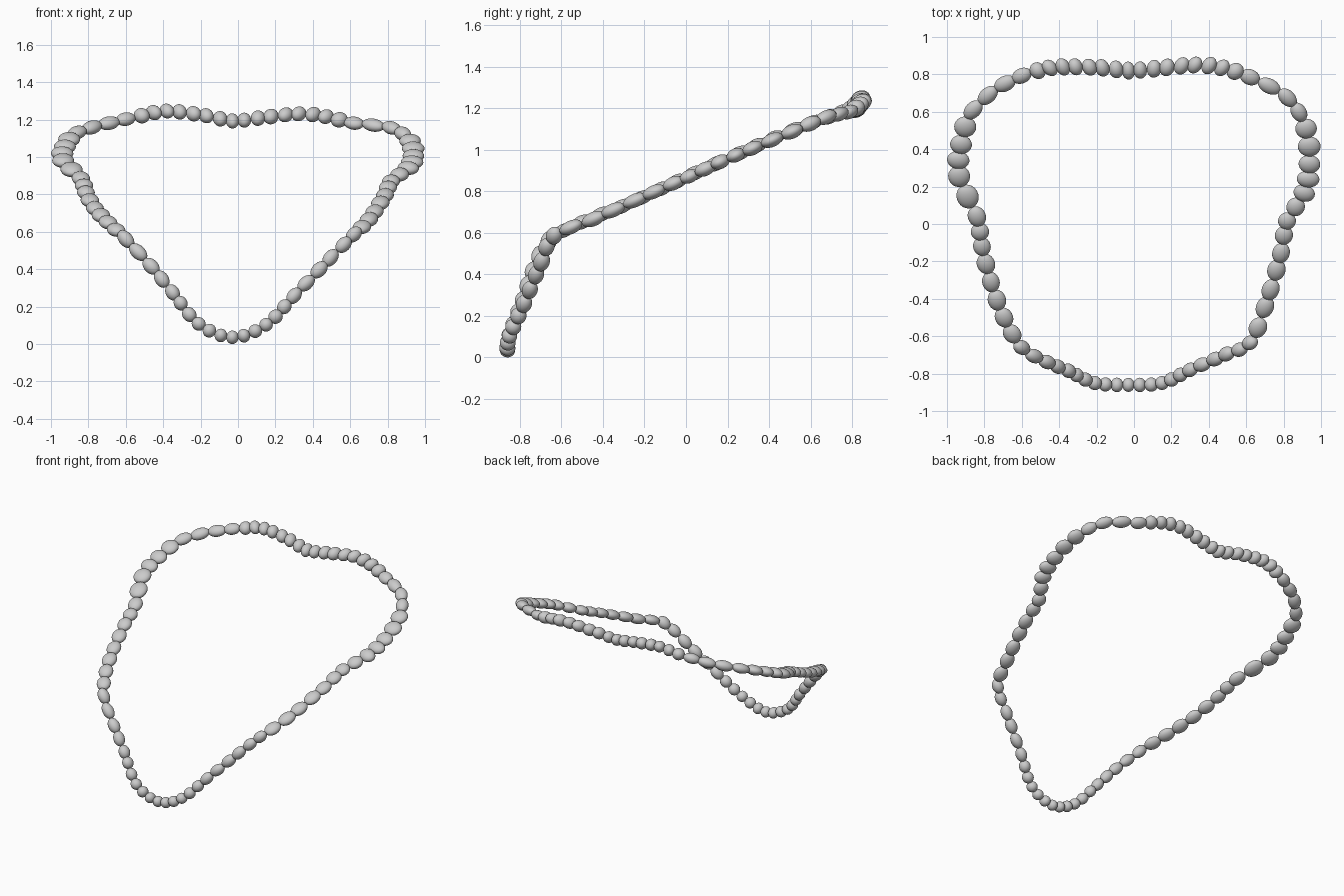
import bpy, math, random
from mathutils import Vector, Matrix

if "Cube" in bpy.data.objects:
    bpy.data.objects.remove(bpy.data.objects["Cube"])

random.seed(4)

# String path: x, y, z of a bead, and bead count until the next path point
path = [
    (-.03, -.86, .040, 3), (.15, -.85, .107, 3), (.30, -.78, .262, 3), (.495, -.695, .465, 2),
    (.62, -.635, .59, 2), (.70, -.445, .67, 3), (.786, -.155, .80, 2), (.818, .016, .875, 2),
    (.91, .165, .945, 2), (.938, .32, 1.01, 2), (.92, .51, 1.09, 2), (.82, .675, 1.16, 2),
    (.62, .785, 1.185, 2), (.47, .835, 1.22, 2), (.325, .85, 1.235, 3), (.107, .83, 1.212, 2),
    (-.03, .82, 1.197, 2), (-.17, .835, 1.225, 3), (-.38, .84, 1.25, 2), (-.515, .82, 1.225, 2),
    (-.69, .75, 1.185, 2), (-.86, .61, 1.135, 2), (-.925, .425, 1.06, 2), (-.935, .255, .985, 2),
    (-.84, .04, .89, 2), (-.813, -.12, .815, 2), (-.765, -.31, .73, 2), (-.695, -.50, .655, 2),
    (-.60, -.66, .565, 2), (-.465, -.738, .42, 2), (-.35, -.785, .28, 3), (-.21, -.85, .112, 3),
]


def spline(a, b, c, d, t):
    return .5 * (2 * b + (c - a) * t + (2 * a - 5 * b + 4 * c - d) * t * t
                 + (3 * b - a - 3 * c + d) * t ** 3)


# Bead centres along the closed string
knots = [Vector(p[:3]) for p in path]
n = len(knots)
centres = []
for i in range(n):
    a, b, c, d = (knots[(i + k) % n] for k in (-1, 0, 1, 2))
    count = path[i][3]
    centres += [spline(a, b, c, d, j / count) for j in range(count)]

# Shared bead mesh: a smooth pebble
bpy.ops.mesh.primitive_uv_sphere_add(segments=24, ring_count=14, radius=.5)
base = bpy.context.object
bpy.ops.object.shade_smooth()
bead_mesh = base.data
bpy.data.objects.remove(base)


def add_bead(i):
    p = centres[i]
    before, after = centres[i - 1], centres[(i + 1) % len(centres)]
    along = (after - before).normalized()
    spacing = ((after - p).length + (p - before).length) / 2
    front, back = p.y < -.62, p.y > .78 and abs(p.x) < .58
    normal = Vector((0, -.94, .34)) if front else Vector((0, -.40, .92))
    # Beads at the back fan outwards from the middle
    if back:
        across = Vector((p.x * 1.3, p.y, .44 * p.y)).normalized()
        normal = (normal - across * normal.dot(across)).normalized()
    else:
        across = normal.cross(along).normalized()
    along = across.cross(normal).normalized()
    normal = along.cross(across).normalized()
    # Round in front, flatter and wider at the sides, slim at the back corners
    if front:
        size = (spacing * 1.08, .074, .076)
    elif back:
        size = (spacing * 1.05, .098, .078)
    elif p.y > .56:
        size = (spacing * 1.12, .085, .068)
    else:
        wide = .118 if abs(p.x) > .88 else .096
        size = (spacing * 1.10, wide, .066)
    wobble = [s * random.uniform(.97, 1.03) for s in size]
    rot = Matrix((along, across, normal)).transposed().to_4x4()
    tilt = Matrix.Rotation(math.radians(random.uniform(-7, 7)), 4, 'Z')
    obj = bpy.data.objects.new("bead_%02d" % (i + 1), bead_mesh)
    bpy.context.collection.objects.link(obj)
    obj.matrix_world = Matrix.Translation(p) @ rot @ tilt @ Matrix.Diagonal((*wobble, 1))


for i in range(len(centres)):
    add_bead(i)

# Rest the string of beads on the ground
bpy.context.view_layer.update()
beads = list(bpy.context.collection.objects)
low = min((o.matrix_world @ v.co).z for o in beads for v in bead_mesh.vertices)
for o in beads:
    o.location.z -= low
